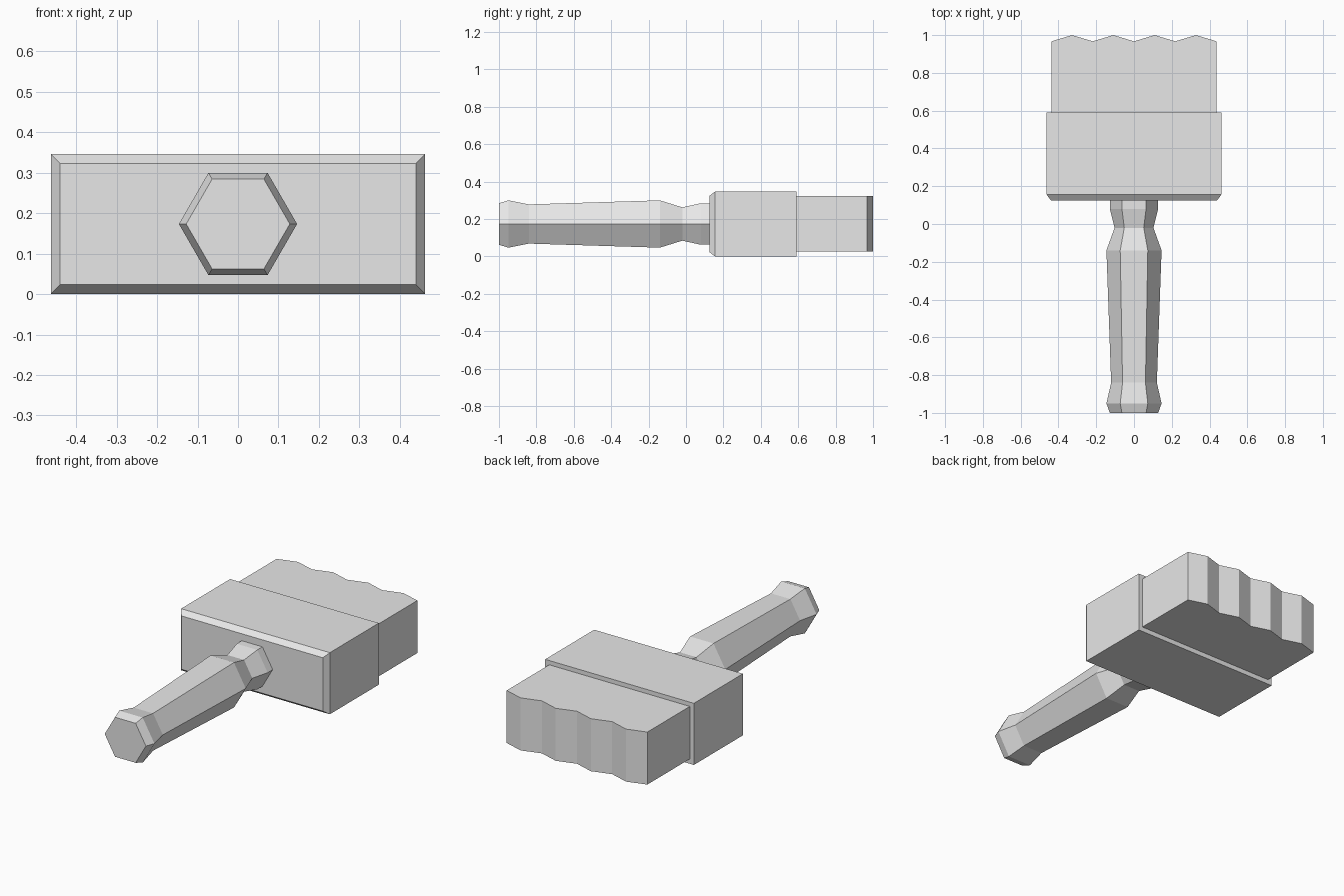
import bpy
import bmesh
from math import cos, sin, pi

cube = bpy.data.objects.get("Cube")
if cube:
    bpy.data.objects.remove(cube, do_unlink=True)

grey = bpy.data.materials.new("plain grey")
grey.use_nodes = True
colour = (0.8, 0.8, 0.8, 1)
grey.diffuse_color = colour
grey.node_tree.nodes["Principled BSDF"].inputs["Base Color"].default_value = colour

MID_Z = 0.173


def loft(name, rings):
    """Skin equal-length rings of points and cap both ends."""
    bm = bmesh.new()
    loops = [[bm.verts.new(p) for p in ring] for ring in rings]
    n = len(loops[0])
    for a, b in zip(loops, loops[1:]):
        for i in range(n):
            j = (i + 1) % n
            bm.faces.new((a[i], a[j], b[j], b[i]))
    bm.faces.new(loops[0])
    bm.faces.new(loops[-1])
    bmesh.ops.recalc_face_normals(bm, faces=bm.faces)
    mesh = bpy.data.meshes.new(name)
    bm.to_mesh(mesh)
    bm.free()
    mesh.materials.append(grey)
    obj = bpy.data.objects.new(name, mesh)
    bpy.context.collection.objects.link(obj)
    return obj


def hexagon(y, r):
    return [(r * cos(k * pi / 3), y, MID_Z + r * sin(k * pi / 3)) for k in range(6)]


def rectangle(y, w, h):
    return [(sx * w, y, MID_Z + sz * h) for sx, sz in ((-1, -1), (1, -1), (1, 1), (-1, 1))]


# Six-sided turned handle: (position along y, radius)
profile = [(-1, 0.128), (-0.95, 0.146), (-0.84, 0.121), (-0.14, 0.146),
           (-0.02, 0.103), (0.08, 0.128), (0.14, 0.128)]
loft("handle", [hexagon(y, r) for y, r in profile])

# Block with a bevelled front edge
loft("head_block", [rectangle(0.125, 0.44, 0.15),
                    rectangle(0.155, 0.462, MID_Z),
                    rectangle(0.59, 0.462, MID_Z)])

# Bristles: outline with a zigzag tip, extruded upward
HALF, TEETH = 0.437, 4
outline = [(-HALF, 0.58)]
for k in range(2 * TEETH + 1):
    outline.append((-HALF + HALF * k / TEETH, 1.0 if k % 2 else 0.967))
outline.append((HALF, 0.58))
loft("bristles", [[(x, y, z) for x, y in outline] for z in (0.027, 0.322)])
